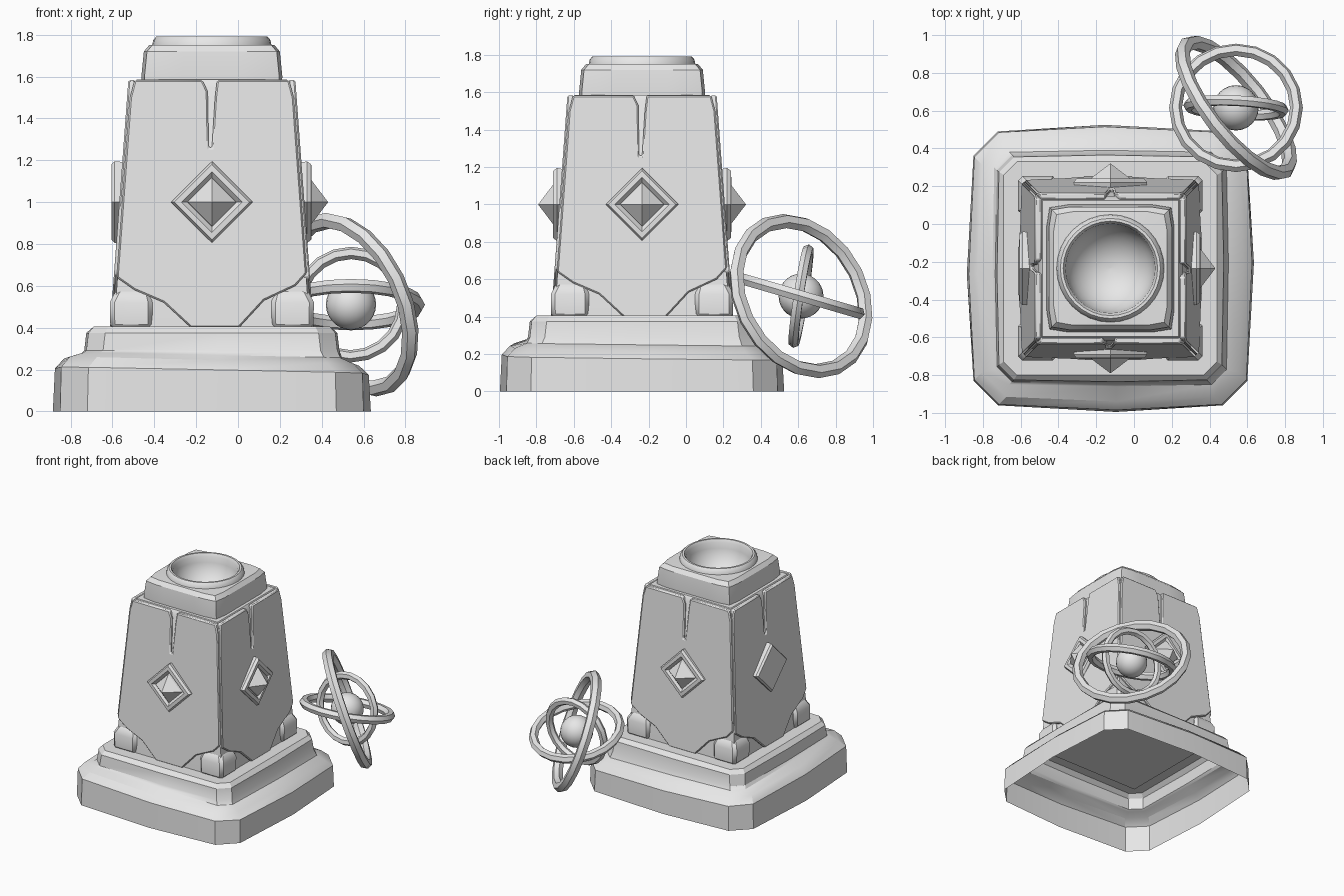
import bpy, bmesh
from math import pi, sin, cos, radians
from mathutils import Vector, Matrix

cube = bpy.data.objects.get("Cube")
if cube:
    bpy.data.objects.remove(cube)

stone = bpy.data.materials.new("grey_stone")
stone.use_nodes = True
stone.diffuse_color = (0.8, 0.8, 0.8, 1)
stone.node_tree.nodes["Principled BSDF"].inputs["Base Color"].default_value = (0.8, 0.8, 0.8, 1)

CENTRE = Vector((-0.125, -0.235, 0))   # pedestal axis
ORB = Vector((0.54, 0.615, 0.51))      # middle of the ringed orb


def finish(obj, angle=30, bevel=0):
    """Give an object its material, optional chamfer and shading."""
    obj.data.materials.clear()
    obj.data.materials.append(stone)
    if bevel:
        mod = obj.modifiers.new("chamfer", "BEVEL")
        mod.width = bevel
        mod.segments = 1
        mod.limit_method = "ANGLE"
        mod.angle_limit = radians(30)
    bpy.ops.object.select_all(action="DESELECT")
    obj.select_set(True)
    bpy.context.view_layer.objects.active = obj
    bpy.ops.object.shade_smooth_by_angle(angle=radians(angle))
    return obj


def loft(name, rings, bottom=True, top=True, turn=0, bevel=0, angle=30):
    """Skin a stack of equal-sized rings, turned about the pedestal axis."""
    bm = bmesh.new()
    matrix = Matrix.Translation(CENTRE) @ Matrix.Rotation(turn, 4, "Z")
    loops = [[bm.verts.new(matrix @ Vector(p)) for p in ring] for ring in rings]
    n = len(loops[0])
    for a, b in zip(loops, loops[1:]):
        for i in range(n):
            j = (i + 1) % n
            bm.faces.new((a[i], a[j], b[j], b[i]))
    if bottom:
        bm.faces.new(loops[0][::-1])
    if top:
        bm.faces.new(loops[-1])
    if bottom and top:
        bmesh.ops.recalc_face_normals(bm, faces=bm.faces)
    mesh = bpy.data.meshes.new(name)
    bm.to_mesh(mesh)
    bm.free()
    obj = bpy.data.objects.new(name, mesh)
    bpy.context.collection.objects.link(obj)
    return finish(obj, angle, bevel)


def slab(half, cut, z, bulge=0.0, tilt=0.0):
    """Square with cut corners, bowed sides and a slightly tilted level."""
    ring = []
    for k in range(4):
        spin = Matrix.Rotation(k * pi / 2, 3, "Z")
        for p in ((half, -half + cut), (half + bulge, 0.03), (half, half - cut)):
            v = spin @ Vector((*p, 0))
            v.z = z - tilt * (v.x + 0.6 * v.y)
            ring.append(v)
    return ring


def square(half, z, x=0.0, y=0.0):
    return [(x + sx * half, y + sy * half, z)
            for sx, sy in ((-1, -1), (1, -1), (1, 1), (-1, 1))]


# Stepped plinth, open underneath
loft("plinth", [
    slab(0.725, 0.13, 0.0, 0.035),
    slab(0.72, 0.13, 0.19, 0.03, 0.02),
    slab(0.68, 0.13, 0.235, 0.025, 0.025),
    slab(0.615, 0.08, 0.262, 0.01, 0.02),
    slab(0.60, 0.08, 0.29, 0.01),
    slab(0.59, 0.08, 0.375, 0.01),
    slab(0.565, 0.07, 0.405),
    slab(0.42, 0.02, 0.405),
], bottom=False, top=False)


# Tapered tower
def tower_half(z):
    return 0.472 - 0.074 * (z - 0.6)


loft("tower_core", [
    square(tower_half(0.39) - 0.018, 0.39),
    square(tower_half(1.55) - 0.018, 1.55),
    square(0.36, 1.585),
    square(0.31, 1.585),
], top=False)


def facing(name, turn):
    """Stone face with broken lower corners and a crack at the top."""
    lo, hi = 0.4, 1.583
    edge = 0.014
    outline = [
        (-0.10, lo), (0.13, lo), (0.25, 0.53), (0.40, 0.60),
        (tower_half(0.66) - edge, 0.66),
        (tower_half(1.5) - edge, 1.5), (tower_half(hi) - 0.03, hi),
        (0.025, hi), (0.015, 1.5), (0.0, 1.26),
        (-0.015, 1.26), (-0.02, 1.53), (-0.045, hi),
        (-tower_half(hi) + 0.03, hi), (-tower_half(1.5) + edge, 1.5),
        (-tower_half(0.64) + edge, 0.64), (-0.37, 0.58), (-0.23, 0.52),
    ]
    rings = [[(u, -tower_half(z) + depth, z) for u, z in outline]
             for depth in (0.035, 0.0)]
    loft(name, rings, turn=turn, bevel=0.009)


def diamond(name, turn, profile):
    rings = [[(x * r, -d, 1.0 + z * r)
              for x, z in ((0, -1), (1, 0), (0, 1), (-1, 0))] for r, d in profile]
    loft(name, rings, turn=turn, angle=20)


jewel = [(0.185, 0.40), (0.195, 0.455), (0.18, 0.475), (0.145, 0.477),
         (0.118, 0.455), (0.113, 0.47), (0.001, 0.555)]
plate = [(0.19, 0.40), (0.195, 0.465), (0.18, 0.48)]

for k, side in enumerate(("front", "left", "back", "right")):
    facing(side + "_facing", k * pi / 2)
    diamond(side + "_diamond", k * pi / 2, plate if side == "right" else jewel)
    # Rounded foot stone at each tower corner
    loft(side + "_corner_stone", [
        square(0.10, 0.395, 0.385, -0.385),
        square(0.102, 0.52, 0.386, -0.386),
        square(0.085, 0.565, 0.38, -0.38),
        square(0.05, 0.60, 0.37, -0.37),
    ], turn=k * pi / 2, bevel=0.02)


# Square cap that turns into a round rim and hollow bowl
def around(z, radius=None, half=None):
    ring = []
    for i in range(32):
        c, s = cos(i * pi / 16), sin(i * pi / 16)
        if half:
            r = min(half / max(abs(c), abs(s)), (2 * half - 0.03) / (abs(c) + abs(s)))
        else:
            r = radius
        ring.append((c * r, s * r, z))
    return ring


bowl = [around(1.77 - 0.235 * sin(a * pi / 16), 0.235 * cos(a * pi / 16) + 0.002)
        for a in range(9)]
loft("cap_with_bowl", [
    around(1.57, half=0.335), around(1.60, half=0.337), around(1.72, half=0.325),
    around(1.75, half=0.30), around(1.752, radius=0.285),
    around(1.775, radius=0.28), around(1.792, radius=0.265),
    around(1.792, radius=0.25)] + bowl, bottom=False)


# Orb with three tilted rings
bpy.ops.mesh.primitive_uv_sphere_add(segments=24, ring_count=14, radius=0.12,
                                     location=ORB)
orb = bpy.context.object
orb.name = "orb"
finish(orb, 60)

for name, axis, radius, thick in (
        ("outer_ring", (0.74, 0.58, 0.33), 0.425, 0.04),
        ("middle_ring", (0.0, 0.28, 0.96), 0.32, 0.034),
        ("inner_ring", (0.05, 0.98, -0.15), 0.25, 0.03)):
    bpy.ops.mesh.primitive_torus_add(
        major_segments=20, minor_segments=6, major_radius=radius,
        minor_radius=thick, location=ORB,
        rotation=Vector(axis).to_track_quat("Z", "Y").to_euler())
    ring = bpy.context.object
    ring.name = name
    finish(ring, 30)
